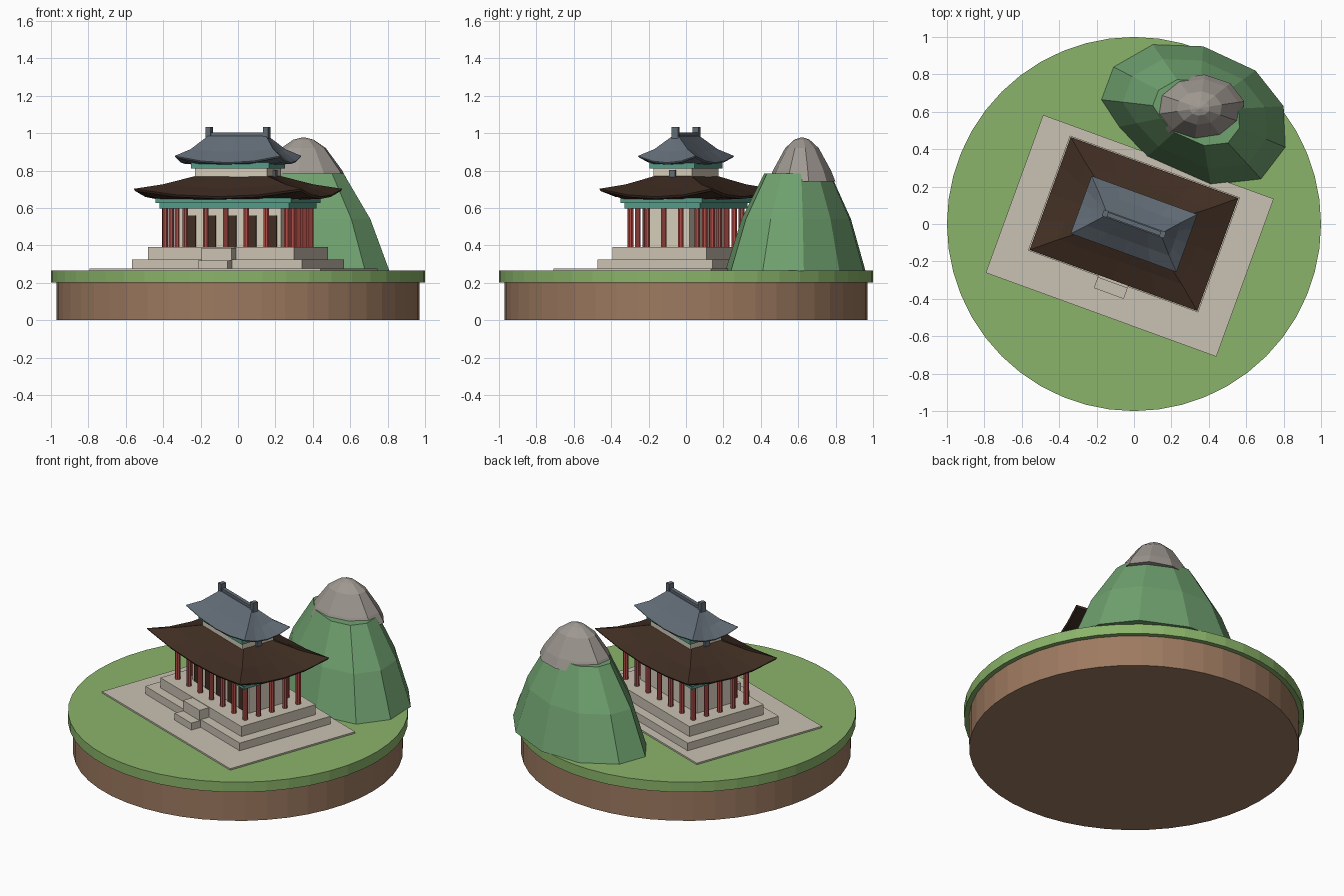
import bpy, bmesh
from math import cos, sin, pi, radians
from mathutils import Vector

cube = bpy.data.objects.get("Cube")
if cube:
    bpy.data.objects.remove(cube, do_unlink=True)

TURN = radians(-20)  # the temple is turned on its island


def material(name, *rgb):
    lin = [(c / 255 / 12.92 if c < 11 else ((c / 255 + 0.055) / 1.055) ** 2.4) for c in rgb]
    m = bpy.data.materials.new(name)
    m.use_nodes = True
    m.diffuse_color = (*lin, 1)
    m.node_tree.nodes["Principled BSDF"].inputs["Base Color"].default_value = (*lin, 1)
    return m


GRASS = material("grass green", 139, 180, 106)
SOIL = material("soil brown", 158, 122, 96)
HILL = material("mountain green", 112, 162, 112)
ROCK = material("rock grey", 160, 153, 146)
STONE = material("pale stone", 202, 193, 178)
WALL = material("cream wall", 212, 204, 186)
RED = material("column red", 176, 78, 72)
TEAL = material("beam teal", 84, 156, 136)
BROWN = material("dark brown", 64, 46, 35)
SLATE = material("slate grey", 98, 108, 118)


def finish(name, bm, mat, turn=0.0):
    bmesh.ops.recalc_face_normals(bm, faces=bm.faces)
    mesh = bpy.data.meshes.new(name)
    bm.to_mesh(mesh)
    bm.free()
    mesh.materials.append(mat)
    ob = bpy.data.objects.new(name, mesh)
    ob.rotation_euler.z = turn
    bpy.context.collection.objects.link(ob)
    return ob


def loft(name, rings, mat, turn=0.0):
    """Skin a stack of closed rings and cap both ends."""
    bm = bmesh.new()
    loops = [[bm.verts.new(p) for p in ring] for ring in rings]
    n = len(loops[0])
    for low, high in zip(loops, loops[1:]):
        for i in range(n):
            j = (i + 1) % n
            bm.faces.new((low[i], low[j], high[j], high[i]))
    bm.faces.new(loops[0][::-1])
    bm.faces.new(loops[-1])
    return finish(name, bm, mat, turn)


def ellipse(rx, ry, z, n, cx=0.0, cy=0.0, start=0.0):
    return [(cx + rx * cos(start + 2 * pi * i / n), cy + ry * sin(start + 2 * pi * i / n), z)
            for i in range(n)]


def block(name, a, b, z0, z1, mat, x=0.0, y=0.0):
    """Box with half sizes a and b, turned with the temple."""
    base = [(x - a, y - b), (x + a, y - b), (x + a, y + b), (x - a, y + b)]
    return loft(name, [[(*p, z) for p in base] for z in (z0, z1)], mat, TURN)


def eave_ring(a, b, z, lift, n=4):
    """Rectangle whose height rises towards its corners."""
    corners = [Vector(c) for c in ((-a, -b), (a, -b), (a, b), (-a, b))]
    ring = []
    for k in range(4):
        for i in range(n):
            p = corners[k].lerp(corners[(k + 1) % 4], i / n)
            ring.append((p.x, p.y, z + lift * abs(2 * i / n - 1) ** 2))
    return ring


def roof(name, levels, mat, ridge_half, ridge_z):
    """Hipped roof with curled eaves, ridge beam and end blocks."""
    loft(name, [eave_ring(*lv) for lv in levels], mat, TURN)
    block(name + "_ridge", ridge_half, 0.012, ridge_z - 0.03, ridge_z, SLATE)
    for side, s in (("left", 1), ("right", -1)):
        block(name + "_ridge_end_" + side, 0.014, 0.018, ridge_z - 0.03, ridge_z + 0.03,
              SLATE, x=s * ridge_half)


# Round island
loft("soil_base", [ellipse(0.97, 0.97, z, 48) for z in (0, 0.2)], SOIL)
loft("grass_top", [ellipse(1, 1, z, 48) for z in (0.2, 0.265)], GRASS)

# Mountain with rocky cap
outline = [(0.81, 0.41), (0.80, 0.63), (0.65, 0.82), (0.37, 0.95), (0.10, 0.96), (-0.11, 0.84),
           (-0.175, 0.665), (-0.08, 0.52), (0.07, 0.36), (0.41, 0.21), (0.68, 0.24)]
mid = Vector((0.345, 0.605))
loft("mountain", [[(*mid.lerp(Vector(p), s), z) for p in outline]
                  for z, s in ((0.262, 1), (0.54, 0.78), (0.785, 0.47))], HILL)
loft("mountain_cap", [ellipse(0.23 * s, 0.17 * s, z, 10, 0.35, 0.62, 0.2)
                      for z, s in ((0.74, 1.06), (0.80, 0.92), (0.92, 0.53),
                                   (0.965, 0.24), (0.977, 0.03))], ROCK)

# Paving, terraces and steps
block("paved_court", 0.656, 0.449, 0.26, 0.275, STONE, y=-0.067)
block("lower_terrace", 0.484, 0.327, 0.27, 0.325, STONE)
block("upper_terrace", 0.415, 0.267, 0.32, 0.39, STONE)
block("lower_step", 0.085, 0.04, 0.27, 0.32, STONE, y=-0.355)
block("upper_step", 0.085, 0.04, 0.27, 0.387, STONE, y=-0.295)

# Hall with doors along the front
block("hall_walls", 0.29, 0.125, 0.385, 0.61, WALL)
for i in range(-2, 3):
    block(f"front_door_{i + 3}", 0.036, 0.004, 0.39, 0.56, BROWN, x=i * 0.115, y=-0.127)

# Colonnade around the hall
for i in range(7):
    for j in range(5):
        if i in (0, 6) or j in (0, 4):
            x, y = -0.346 + i * 0.1153, -0.19 + j * 0.095
            loft(f"column_{i}_{j}", [ellipse(0.016, 0.016, z, 8, x, y) for z in (0.385, 0.605)],
                 RED, TURN)

# Lower beams and roof
block("lower_beam", 0.368, 0.215, 0.598, 0.625, TEAL)
block("lower_bracket_beam", 0.385, 0.232, 0.625, 0.66, TEAL)
roof("lower_roof", [(0.37, 0.215, 0.645, 0), (0.47, 0.314, 0.648, 0.042),
                    (0.477, 0.321, 0.66, 0.042), (0.35, 0.215, 0.708, 0.018),
                    (0.20, 0.10, 0.772, 0)], BROWN, 0.204, 0.772)

# Upper storey and roof
block("upper_walls", 0.205, 0.11, 0.74, 0.815, WALL)
block("upper_beam", 0.222, 0.128, 0.81, 0.842, TEAL)
roof("upper_roof", [(0.20, 0.11, 0.832, 0), (0.297, 0.16, 0.834, 0.036),
                    (0.301, 0.164, 0.842, 0.036), (0.235, 0.095, 0.902, 0.012),
                    (0.165, 0.016, 0.985, 0)], SLATE, 0.163, 1.002)
